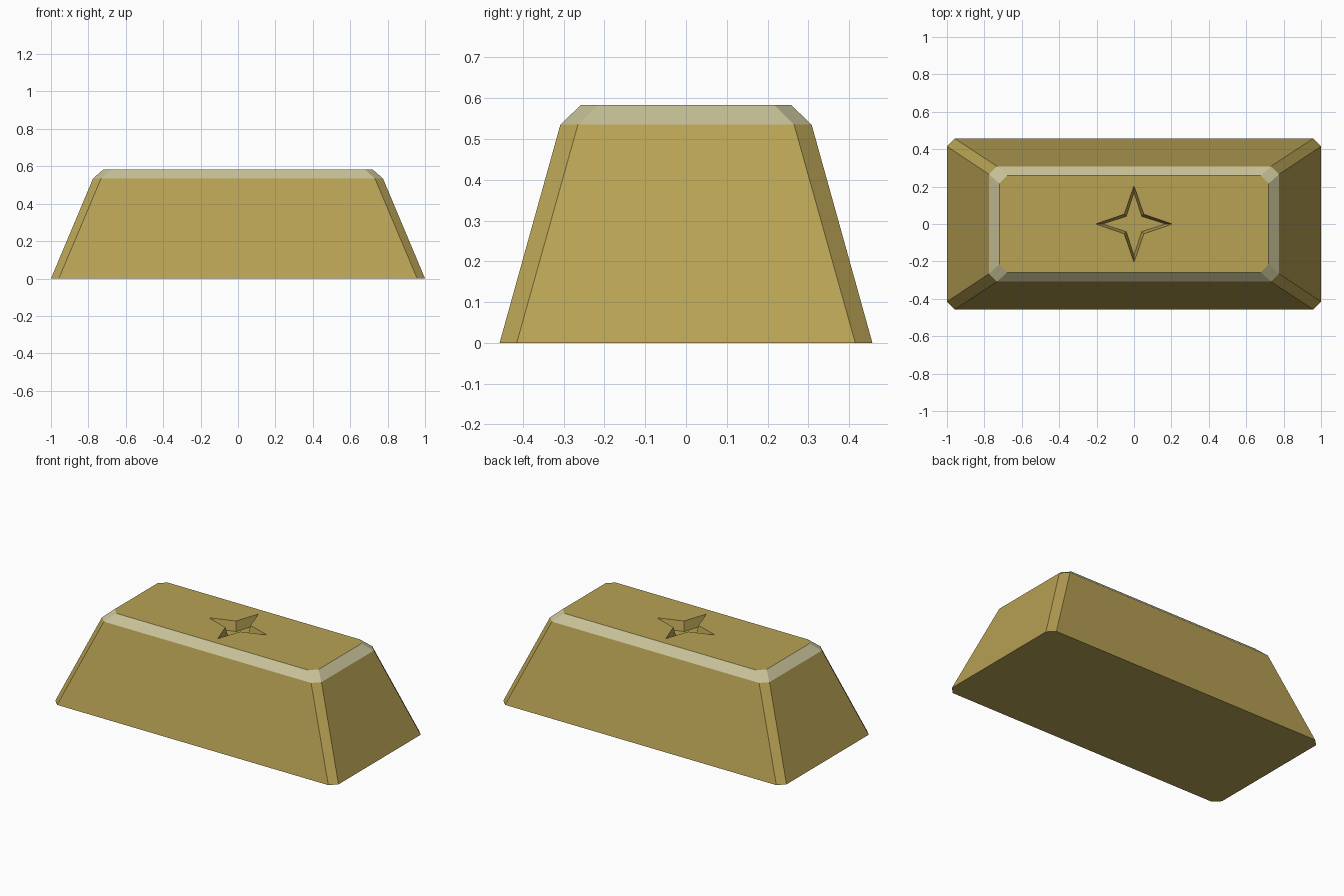
import bpy, bmesh, math

if "Cube" in bpy.data.objects:
    bpy.data.objects.remove(bpy.data.objects["Cube"])


def material(name, rgb):
    m = bpy.data.materials.new(name)
    m.diffuse_color = (*rgb, 1)
    m.use_nodes = True
    m.node_tree.nodes["Principled BSDF"].inputs["Base Color"].default_value = m.diffuse_color
    return m


def chamfered_rect(hx, hy, c):
    # Rectangle with cut corners, counter-clockwise
    return [(hx, -hy + c), (hx, hy - c), (hx - c, hy), (-hx + c, hy),
            (-hx, hy - c), (-hx, -hy + c), (-hx + c, -hy), (hx - c, -hy)]


def star(tip, notch):
    # Four-pointed star, alternating tips and notches
    return [((tip if i % 2 == 0 else notch) * math.cos(i * math.pi / 4),
             (tip if i % 2 == 0 else notch) * math.sin(i * math.pi / 4))
            for i in range(8)]


bm = bmesh.new()


def ring(points, z):
    return [bm.verts.new((x, y, z)) for x, y in points]


def bridge(a, b, mat=0):
    n = len(a)
    for i in range(n):
        j = (i + 1) % n
        bm.faces.new((a[i], a[j], b[j], b[i])).material_index = mat


def loop_edges(r):
    return [bm.edges.get((r[i], r[(i + 1) % len(r)])) for i in range(len(r))]


# Tapered body and pale bevelled rim
bottom = ring(chamfered_rect(1.0, 0.457, 0.042), 0)
shoulder = ring(chamfered_rect(0.775, 0.308, 0.043), 0.535)
top = ring(chamfered_rect(0.72, 0.258, 0.042), 0.583)
bm.faces.new(bottom)
bridge(bottom, shoulder)
bridge(shoulder, top, 1)

# Star-shaped recess with sloping walls
star_rim = ring(star(0.205, 0.074), 0.583)
star_floor = ring(star(0.168, 0.058), 0.523)
bridge(star_rim, star_floor)
bm.faces.new(star_floor)

# Flat top around the recess
bmesh.ops.triangle_fill(bm, use_beauty=True, normal=(0, 0, 1),
                        edges=loop_edges(top) + loop_edges(star_rim))
bmesh.ops.recalc_face_normals(bm, faces=bm.faces[:])

mesh = bpy.data.meshes.new("ingot")
mesh.materials.append(material("gold", (0.479, 0.361, 0.089)))
mesh.materials.append(material("pale_gold", (0.578, 0.539, 0.314)))
bm.to_mesh(mesh)
bm.free()
bpy.context.collection.objects.link(bpy.data.objects.new("ingot", mesh))
